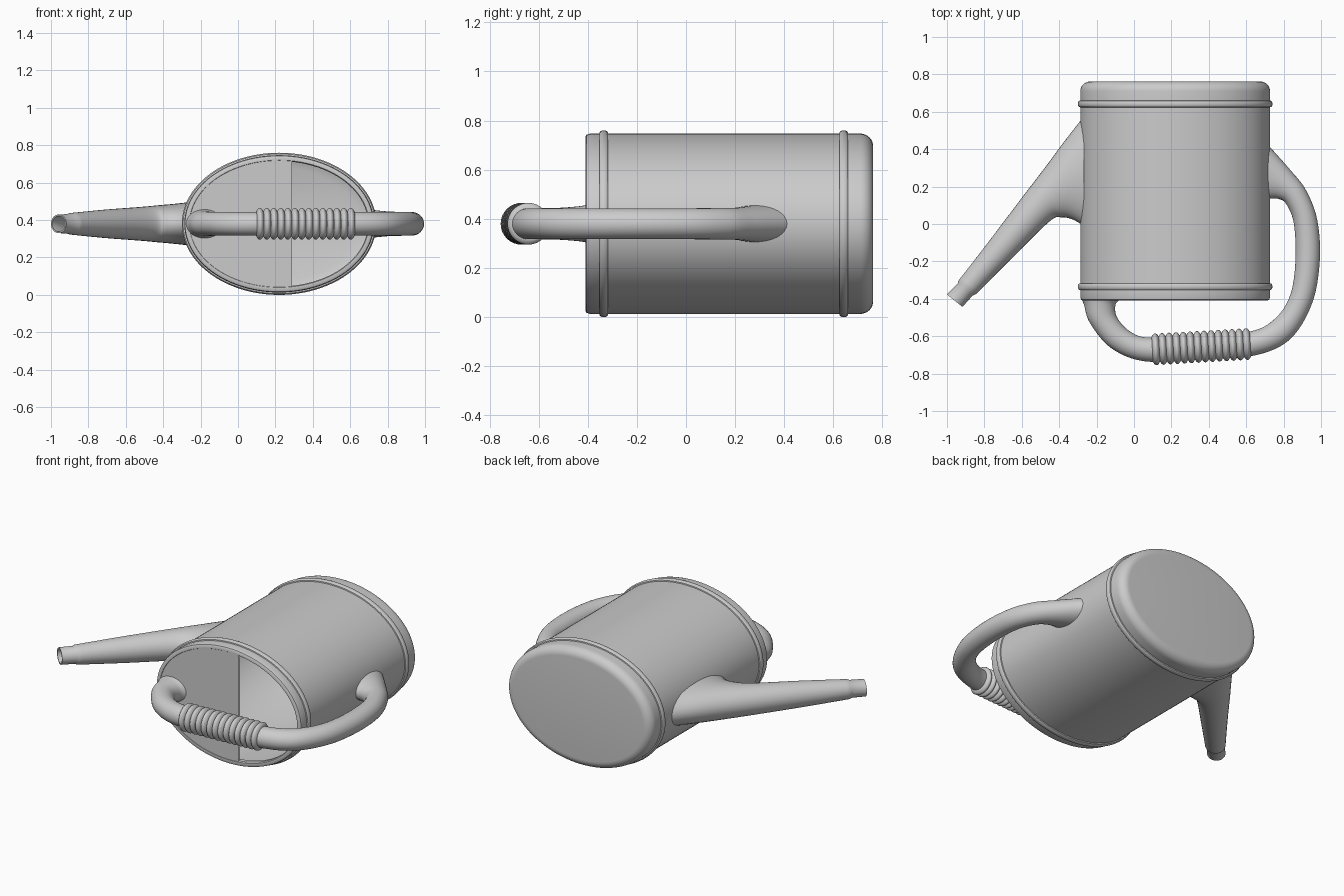
import bpy, bmesh, math
from mathutils import Vector

if "Cube" in bpy.data.objects:
    bpy.data.objects.remove(bpy.data.objects["Cube"])

CX, CZ, A, B = 0.22, 0.38, 0.507, 0.367   # body ellipse


def finish(name, bm, angle=35):
    bmesh.ops.recalc_face_normals(bm, faces=bm.faces)
    me = bpy.data.meshes.new(name)
    bm.to_mesh(me)
    bm.free()
    ob = bpy.data.objects.new(name, me)
    bpy.context.collection.objects.link(ob)
    bpy.ops.object.select_all(action='DESELECT')
    ob.select_set(True)
    bpy.context.view_layer.objects.active = ob
    bpy.ops.object.shade_smooth_by_angle(angle=math.radians(angle))
    return ob


def skin(name, rings, caps=True, closed=False):
    """Join rings of points into a tube."""
    bm = bmesh.new()
    vs = [[bm.verts.new(p) for p in r] for r in rings]
    n = len(vs[0])
    pairs = list(zip(vs, vs[1:])) + ([(vs[-1], vs[0])] if closed else [])
    for r, s in pairs:
        for i in range(n):
            j = (i + 1) % n
            bm.faces.new((r[i], r[j], s[j], s[i]))
    if caps and not closed:
        bm.faces.new(vs[0])
        bm.faces.new(vs[-1])
    return finish(name, bm)


def ring(sec, k=1.0, n=32):
    """Elliptic ring spanning two plan points, with a z radius."""
    ax, ay, bx, by, rz = sec
    mx, my, hx, hy = (ax + bx) / 2, (ay + by) / 2, k * (bx - ax) / 2, k * (by - ay) / 2
    out = []
    for i in range(n):
        t = math.tau * i / n
        out.append((mx + hx * math.cos(t), my + hy * math.cos(t), CZ + k * rz * math.sin(t)))
    return out


def smooth(secs, steps=8):
    """Catmull-Rom interpolation of sections."""
    s = [Vector(q) for q in secs]
    s = [s[0]] + s + [s[-1]]
    out = []
    for i in range(1, len(s) - 2):
        p0, p1, p2, p3 = s[i - 1:i + 3]
        for j in range(steps):
            t = j / steps
            out.append(0.5 * (2 * p1 + (p2 - p0) * t + (2 * p0 - 5 * p1 + 4 * p2 - p3) * t * t
                              + (3 * p1 - p0 - 3 * p2 + p3) * t ** 3))
    return out + [s[-2]]


def ellipse(y, off, n=96):
    return [(CX + (A + off) * math.cos(math.tau * i / n), y,
             CZ + (B + off) * math.sin(math.tau * i / n)) for i in range(n)]


def bead(y):
    """Raised band round the body."""
    return [(y - 0.018 * math.cos(math.pi * i / 8), 0.013 * math.sin(math.pi * i / 8) ** 0.7 if 0 < i < 8 else 0)
            for i in range(9)]


# hollow body: inside floor, inside wall, rim, beads, rounded base
profile = [(0.735, -0.07), (0.72, -0.03), (0.70, -0.02), (-0.365, -0.02), (-0.375, -0.032),
           (-0.402, -0.032), (-0.409, -0.027), (-0.41, -0.014), (-0.405, -0.004), (-0.39, 0)]
profile += bead(-0.335) + bead(0.642)
profile += [(0.71 + 0.052 * math.sin(t * math.pi / 16), -0.052 * (1 - math.cos(t * math.pi / 16)))
            for t in range(9)]
skin("can_body", [ellipse(y, o) for y, o in profile])

# half cover over the mouth, with a wavy free edge
edge = [Vector(p) for p in ((0.29, 0.725), (0.25, 0.71), (0.24, 0.67), (0.247, 0.53), (0.268, CZ))]
edge = [tuple(v) for v in smooth(edge, 6)]
edge += [(x, 2 * CZ - z) for x, z in edge[-2::-1]]
a0 = math.acos((0.29 - CX) / (A - 0.025))
arc = []
for i in range(65):
    t = -a0 - (math.tau - 2 * a0) * i / 64
    arc.append((CX + (A - 0.025) * math.cos(t), CZ + (B - 0.025) * math.sin(t)))
bm = bmesh.new()
f = bm.faces.new([bm.verts.new((x, -0.407, z)) for x, z in edge[1:-1] + arc])
ext = bmesh.ops.extrude_face_region(bm, geom=[f])
bmesh.ops.translate(bm, vec=(0, 0.015, 0), verts=[v for v in ext['geom'] if isinstance(v, bmesh.types.BMVert)])
finish("mouth_cover", bm)

# tapered hollow spout flaring into the body
spout = smooth([(-0.845, -0.375, -0.94, -0.305, 0.058), (-0.65, -0.18, -0.77, -0.085, 0.076),
                (-0.45, 0.015, -0.60, 0.14, 0.09), (-0.385, 0.035, -0.47, 0.31, 0.099),
                (-0.33, 0.025, -0.37, 0.445, 0.106), (-0.268, -0.01, -0.268, 0.575, 0.115)])
tip = [Vector(q) for q in ((-0.917, -0.443, -1.0, -0.377, 0.05), (-0.862, -0.382, -0.942, -0.318, 0.052))]
outer = tip + spout
skin("spout", [ring(q, 0.84) for q in reversed(outer)] + [ring(q) for q in outer], closed=True)

# bent handle: inner and outer edge points with z radius
handle = smooth([(-0.06, -0.395, -0.285, -0.395, 0.08), (-0.098, -0.43, -0.268, -0.43, 0.072),
                 (-0.09, -0.50, -0.235, -0.53, 0.065), (-0.02, -0.575, -0.12, -0.665, 0.063),
                 (0.085, -0.608, 0.065, -0.735, 0.063), (0.35, -0.592, 0.358, -0.722, 0.063),
                 (0.62, -0.575, 0.635, -0.705, 0.063), (0.755, -0.505, 0.83, -0.62, 0.063),
                 (0.835, -0.38, 0.95, -0.43, 0.063), (0.863, -0.20, 0.993, -0.20, 0.063),
                 (0.855, 0.0, 0.98, 0.02, 0.063), (0.815, 0.105, 0.92, 0.18, 0.064),
                 (0.77, 0.135, 0.835, 0.29, 0.066), (0.71, 0.135, 0.71, 0.43, 0.075)])
skin("handle", [ring(q) for q in handle])

# ribbed grip
p, q = Vector((0.098, -0.671)), Vector((0.622, -0.641))
nrm = Vector((-(q - p).y, (q - p).x)).normalized()
ribs, rings = 14, []
for i in range(ribs * 8 + 1):
    c = p.lerp(q, i / (ribs * 8))
    r = 0.067 + 0.018 * abs(math.sin(math.pi * i / 8)) ** 0.8
    a, b = c + nrm * r, c - nrm * r
    rings.append(ring((a.x, a.y, b.x, b.y, r)))
skin("grip", rings)
